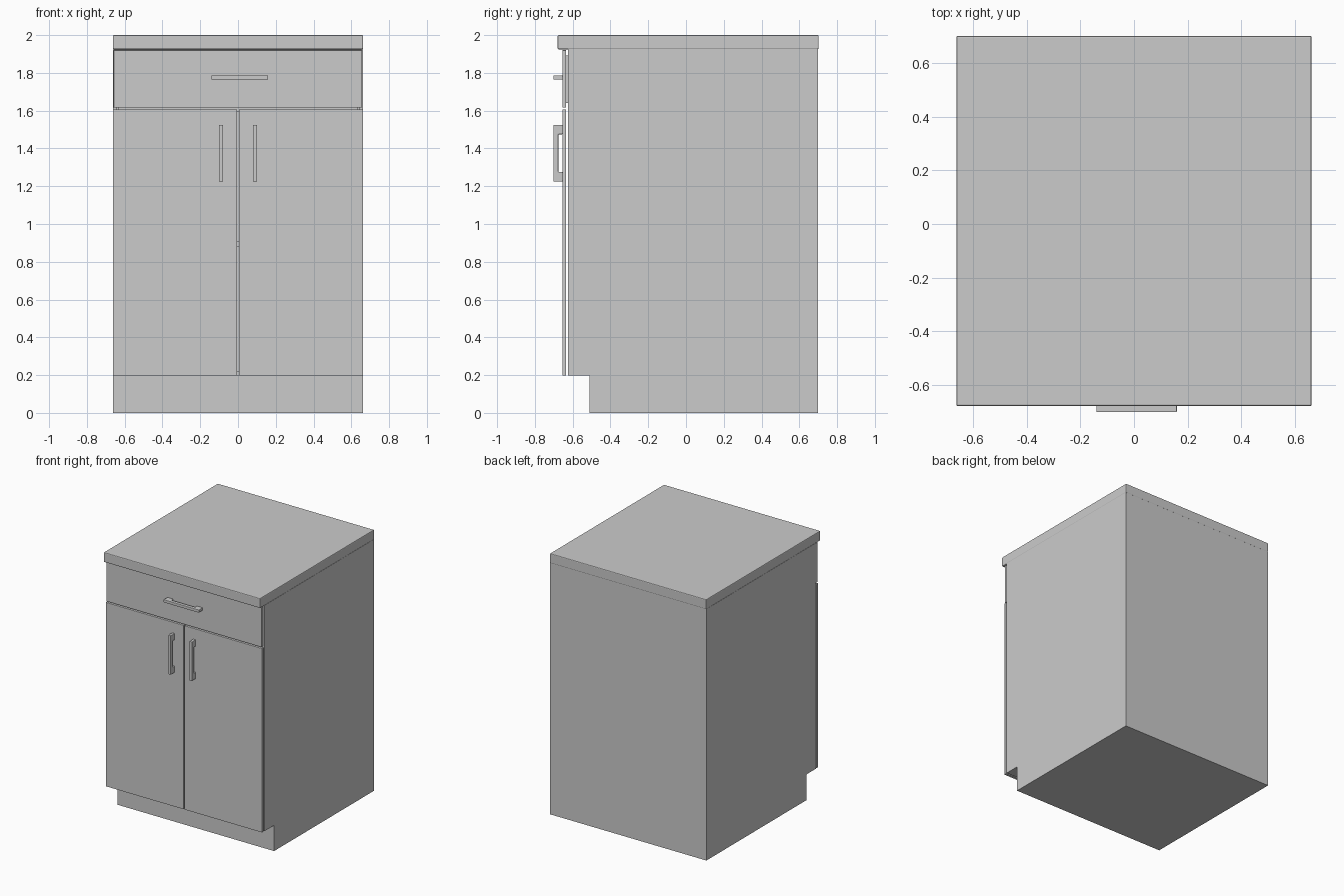
import bpy, bmesh
from mathutils import Vector, Matrix

if "Cube" in bpy.data.objects:
    bpy.data.objects.remove(bpy.data.objects["Cube"])


def finish(name, bm, bevel=0.0):
    bmesh.ops.recalc_face_normals(bm, faces=bm.faces)
    me = bpy.data.meshes.new(name)
    bm.to_mesh(me)
    bm.free()
    ob = bpy.data.objects.new(name, me)
    bpy.context.collection.objects.link(ob)
    if bevel:
        mod = ob.modifiers.new("Bevel", 'BEVEL')
        mod.width, mod.segments = bevel, 2
        mod.limit_method = 'ANGLE'
    return ob


def box(name, lo, hi, bevel=0.0):
    lo, hi = Vector(lo), Vector(hi)
    bm = bmesh.new()
    bmesh.ops.create_cube(bm, size=1, matrix=Matrix.Translation((lo + hi) / 2)
                          @ Matrix.Diagonal((*(hi - lo), 1)))
    return finish(name, bm, bevel)


def extrude_x(points, half):
    """Extrude a (y, z) outline from -half to half along x."""
    bm = bmesh.new()
    face = bm.faces.new([bm.verts.new((-half, y, z)) for y, z in points])
    ext = bmesh.ops.extrude_face_region(bm, geom=[face])
    verts = [g for g in ext["geom"] if isinstance(g, bmesh.types.BMVert)]
    bmesh.ops.translate(bm, verts=verts, vec=(2 * half, 0, 0))
    bmesh.ops.recalc_face_normals(bm, faces=bm.faces)
    return bm


def mirror_x(ob):
    ob.modifiers.new("Mirror", 'MIRROR').use_axis = (True, False, False)


def handle(name, centre, horizontal=False):
    """Pull handle: a C-shaped outline with wide feet."""
    outline = [(-0.654, -0.15), (-0.702, -0.15), (-0.702, 0.15), (-0.654, 0.15),
               (-0.654, 0.10), (-0.676, 0.10), (-0.676, -0.10), (-0.654, -0.10)]
    bm = extrude_x(outline, 0.011)
    if horizontal:
        bm.transform(Matrix.Rotation(1.5707963, 4, 'Y'))
    bm.transform(Matrix.Translation(centre))
    return finish(name, bm, 0.003)


W = 0.663

# Carcass with toe kick, hollowed from the front
bm = extrude_x([(-0.51, 0), (0.70, 0), (0.70, 1.927), (-0.625, 1.927),
                (-0.625, 0.197), (-0.51, 0.197)], W)
front = min(bm.faces, key=lambda f: f.calc_center_median().y)
bmesh.ops.inset_region(bm, faces=[front], thickness=0.03)
ext = bmesh.ops.extrude_face_region(bm, geom=[front])
bmesh.ops.translate(bm, vec=(0, 1.29, 0),
                    verts=[g for g in ext["geom"] if isinstance(g, bmesh.types.BMVert)])
if front.is_valid:
    bm.faces.remove(front)
finish("carcass", bm)

# Worktop overhanging the front
box("worktop", (-W, -0.68, 1.925), (W, 0.702, 2.0), 0.006)

# Interior rail and shelf
box("drawer_rail", (-0.633, -0.62, 1.595), (0.633, 0.66, 1.625))
box("shelf", (-0.633, -0.56, 0.88), (0.633, 0.66, 0.91))

# Drawer front and its box
box("drawer_front", (-0.658, -0.655, 1.616), (0.656, -0.634, 1.92), 0.002)
box("drawer_box", (-0.62, -0.635, 1.64), (0.62, 0.55, 1.893))
handle("drawer_handle", (0.01, 0, 1.775), horizontal=True)

# Pair of doors and handles
mirror_x(box("doors", (0.004, -0.655, 0.197), (W - 0.001, -0.634, 1.607), 0.002))
mirror_x(handle("door_handles", (0.09, 0, 1.375)))
